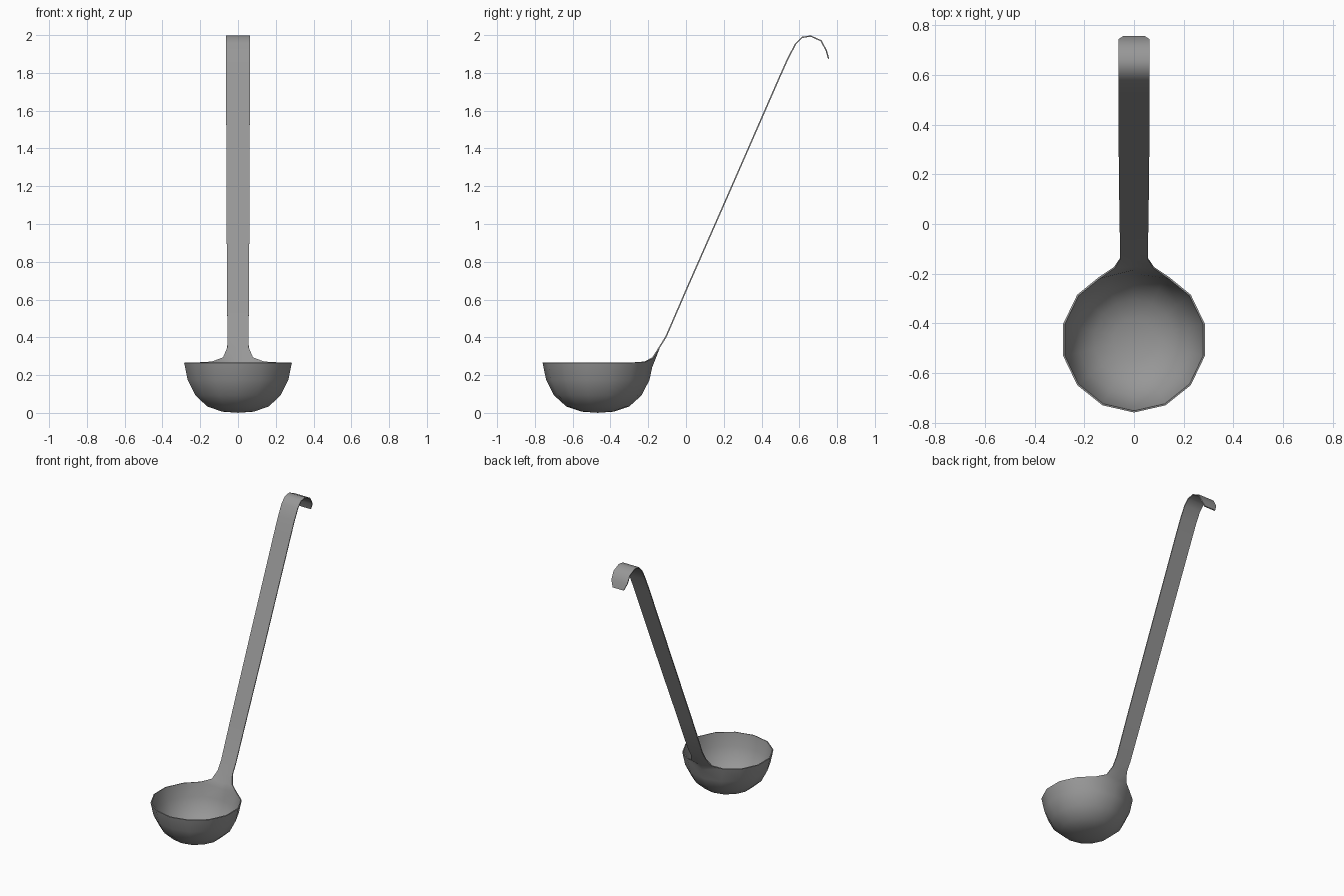
import bpy, bmesh, math

if "Cube" in bpy.data.objects:
    bpy.data.objects.remove(bpy.data.objects["Cube"])

N = 14                  # sides of the bowl
CY = -0.467             # bowl centre in y
bm = bmesh.new()


def ring(r, z):
    pts = []
    for k in range(N):
        a = 2 * math.pi * k / N
        pts.append(bm.verts.new((r * math.sin(a), CY - r * math.cos(a), z)))
    return pts


# bowl: rings from rim down to the base
profile = [(0.289, 0.266), (0.270, 0.175), (0.229, 0.095), (0.165, 0.037), (0.085, 0.010)]
rings = [ring(r, z) for r, z in profile]
base = bm.verts.new((0, CY, 0.004))
for upper, lower in zip(rings, rings[1:]):
    for k in range(N):
        j = (k + 1) % N
        bm.faces.new((upper[k], lower[k], lower[j], upper[j]))
for k in range(N):
    bm.faces.new((rings[-1][k], base, rings[-1][(k + 1) % N]))

# rim pulled up at the back to meet the handle
rim = rings[0]
rim[6].co = (0.14, -0.217, 0.271)
rim[7].co = (0, -0.182, 0.243)
rim[8].co = (-0.14, -0.217, 0.271)

# handle: strip swept along a side path (y, z, half width), ending in a hook
path = [(-0.176, 0.292, 0.080), (-0.142, 0.345, 0.057), (-0.105, 0.405, 0.056),
        (0.0, 0.648, 0.058), (0.21, 1.125, 0.061), (0.50, 1.788, 0.063),
        (0.54, 1.877, 0.063), (0.58, 1.953, 0.063), (0.615, 1.988, 0.063),
        (0.66, 1.995, 0.063), (0.715, 1.970, 0.063), (0.742, 1.920, 0.062),
        (0.755, 1.875, 0.042)]
row = [rim[6], rim[7], rim[8]]
for i, (y, z, w) in enumerate(path):
    new = [bm.verts.new((x, y, z)) for x in (w, 0, -w)]
    if i == 0:
        new[1].co = (0, -0.168, 0.278)
    for a in range(2):
        bm.faces.new((row[a], row[a + 1], new[a + 1], new[a]))
    row = new

bmesh.ops.recalc_face_normals(bm, faces=bm.faces)
mesh = bpy.data.meshes.new("ladle")
bm.to_mesh(mesh)
bm.free()
ladle = bpy.data.objects.new("ladle", mesh)
bpy.context.collection.objects.link(ladle)

# dark grey metal
metal = bpy.data.materials.new("dark_metal")
metal.diffuse_color = (0.31, 0.31, 0.31, 1)
metal.use_nodes = True
metal.node_tree.nodes["Principled BSDF"].inputs["Base Color"].default_value = metal.diffuse_color
mesh.materials.append(metal)

# thin sheet metal
bpy.context.view_layer.objects.active = ladle
ladle.select_set(True)
sheet = ladle.modifiers.new("sheet", 'SOLIDIFY')
sheet.thickness = 0.007
sheet.offset = 0
bpy.ops.object.modifier_apply(modifier="sheet")
bpy.ops.object.shade_smooth_by_angle(angle=math.radians(50))
